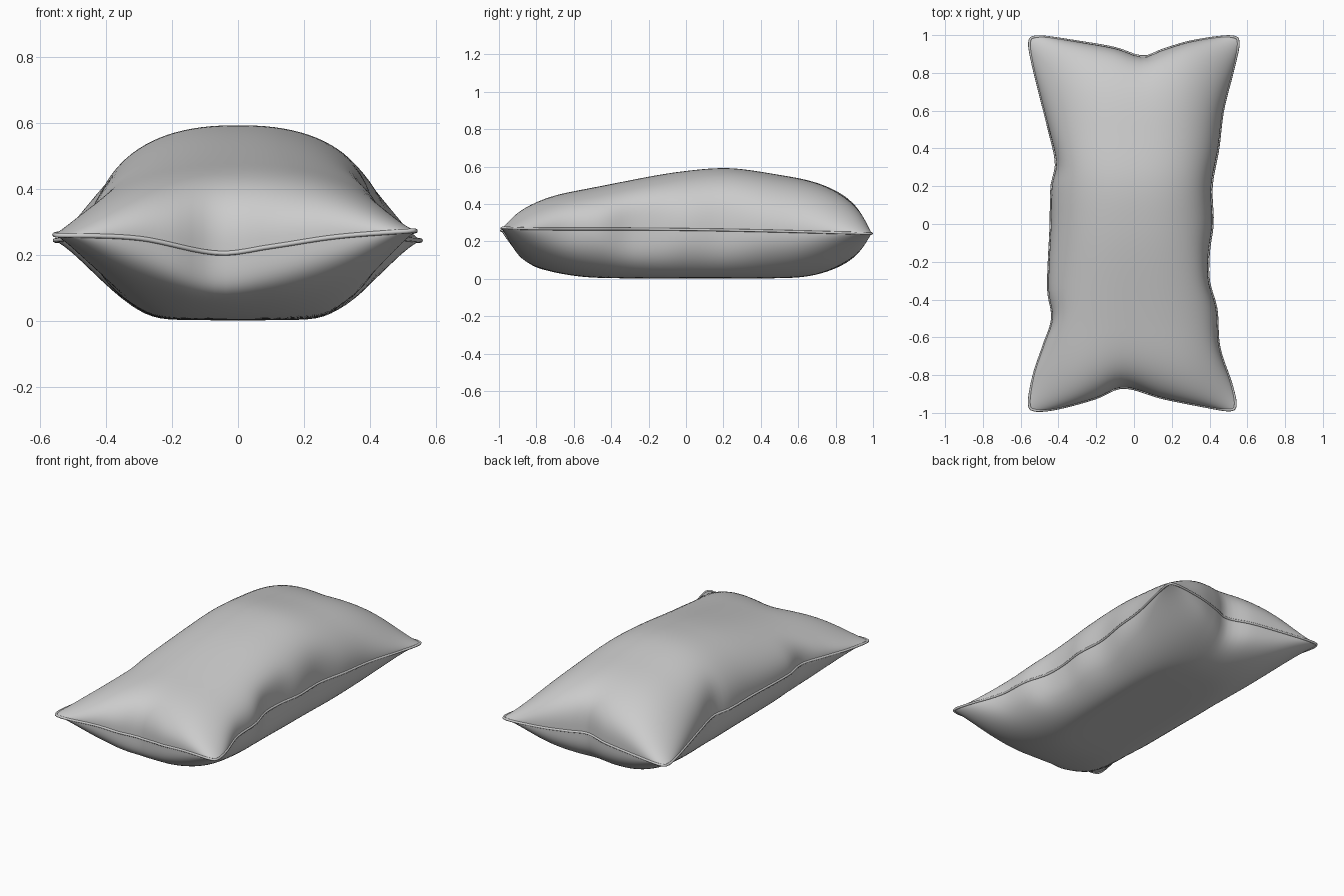
import bpy, bmesh, math

if "Cube" in bpy.data.objects:
    bpy.data.objects.remove(bpy.data.objects["Cube"])

# Seam outline as (position, value) knots
LEFT = [(-1, -.57), (-.8, -.53), (-.65, -.48), (-.5, -.432), (-.35, -.453), (0, -.44),
        (.2, -.435), (.32, -.412), (.5, -.45), (.8, -.525), (1, -.57)]
RIGHT = [(-1, .555), (-.85, .515), (-.65, .45), (-.45, .435), (-.3, .395), (-.15, .395),
         (0, .415), (.2, .41), (.4, .445), (.6, .47), (.8, .52), (1, .57)]
FRONT = [(-.56, -1), (-.4, -.975), (-.2, -.92), (-.06, -.865), (.15, -.92), (.4, -.97), (.56, -1)]
BACK = [(-.56, 1.005), (-.3, .965), (-.1, .93), (.05, .885), (.15, .92), (.3, .965), (.56, 1.005)]
# Seam height along the front end, and puffiness of the top along the length
FRONT_Z = [(-.56, .26), (-.3, .25), (-.06, .205), (.1, .225), (.3, .255), (.56, .275)]
PUFF = [(-1, .25), (-.57, .25), (0, .325), (.25, .347), (.55, .34), (.8, .35), (1, .36)]


def sample(knots, t):
    """Smooth interpolation with finite-difference tangents."""
    n = len(knots)
    t = min(max(t, knots[0][0]), knots[-1][0])
    i = next(k for k in range(n - 1) if t <= knots[k + 1][0])

    def slope(k):
        a, b = knots[max(k - 1, 0)], knots[min(k + 1, n - 1)]
        return (b[1] - a[1]) / (b[0] - a[0])
    (x0, y0), (x1, y1) = knots[i], knots[i + 1]
    h = x1 - x0
    s = (t - x0) / h
    return ((1 + 2 * s) * (1 - s) ** 2 * y0 + s * (1 - s) ** 2 * h * slope(i)
            + s * s * (3 - 2 * s) * y1 + s * s * (s - 1) * h * slope(i + 1))


def flat_point(u, v):
    """Point on the seam surface; outline waves fade out towards the middle."""
    ur = u * (1 - .035 * abs(v) ** 40)      # rounded corners
    vr = v * (1 - .018 * abs(u) ** 20)
    x = ur * (.42 + .14 * abs(vr) ** 2.2)
    edge = sample(LEFT if u < 0 else RIGHT, vr)
    x += abs(u) ** 8 * (edge - math.copysign(.42 + .14 * abs(vr) ** 2.2, u)) * abs(ur)
    y = vr * (.905 + .095 * ur * ur)
    edge = sample(FRONT if v < 0 else BACK, ur * .56)
    y += abs(v) ** 8 * (edge - math.copysign(.905 + .095 * ur * ur, v)) * abs(vr)
    z = .252 - .012 * vr + .012 * u ** 4 * (1 - v * v)
    if v < 0:
        z += abs(v) ** 8 * (sample(FRONT_Z, ur * .56) - .264)
    else:
        z += v ** 8 * .003
    return x, y, z


def bulge(u, v, qu, qv):
    """Pillow profile: boxy in the middle, pinched flat towards the corners."""
    gu, gv = max(0, 1 - abs(u) ** 2.4), max(0, 1 - abs(v) ** 2.4)
    return gu ** (qu + .35 * abs(v) ** 4) * gv ** (qv + .35 * abs(u) ** 4)


def point(u, v, top):
    x, y, z = flat_point(u, v)
    if top:
        return x, y, z + sample(PUFF, v) * bulge(u, v, .42, .33)
    z -= .285 * bulge(u, v, .42, .32)
    return x, y, .5 * (z + math.sqrt(z * z + .0003))   # settles flat on the floor


# Cushion body: two puffed panels joined at the seam
NU, NV = 48, 88
us = [math.sin(math.pi / 2 * (2 * i / NU - 1)) for i in range(NU + 1)]
vs = [math.sin(math.pi / 2 * (2 * j / NV - 1)) for j in range(NV + 1)]
bm = bmesh.new()
for top in (True, False):
    grid = [[bm.verts.new(point(u, v, top)) for v in vs] for u in us]
    for i in range(NU):
        for j in range(NV):
            f = [grid[i][j], grid[i + 1][j], grid[i + 1][j + 1], grid[i][j + 1]]
            bm.faces.new(f if top else f[::-1])
bmesh.ops.remove_doubles(bm, verts=bm.verts, dist=.0004)
mesh = bpy.data.meshes.new("cushion_body")
bm.to_mesh(mesh)
bm.free()
body = bpy.data.objects.new("cushion_body", mesh)
bpy.context.collection.objects.link(body)
bpy.context.view_layer.objects.active = body
body.select_set(True)
bpy.ops.object.shade_smooth_by_angle(angle=math.radians(60))

# Thin sewn edge running round the seam
loop = ([(u, -1) for u in us[:-1]] + [(1, v) for v in vs[:-1]]
        + [(u, 1) for u in us[:0:-1]] + [(-1, v) for v in vs[:0:-1]])
pts = []
for u, v in loop:
    p = flat_point(u, v)
    if not pts or math.dist(p, pts[-1]) > .008:
        pts.append(p)
curve = bpy.data.curves.new("seam_edge", "CURVE")
curve.dimensions = "3D"
curve.bevel_depth = .007
curve.bevel_resolution = 2
spline = curve.splines.new("POLY")
spline.points.add(len(pts) - 1)
for sp, p in zip(spline.points, pts):
    sp.co = (*p, 1)
spline.use_cyclic_u = True
spline.use_smooth = True
seam = bpy.data.objects.new("seam_edge", curve)
bpy.context.collection.objects.link(seam)
